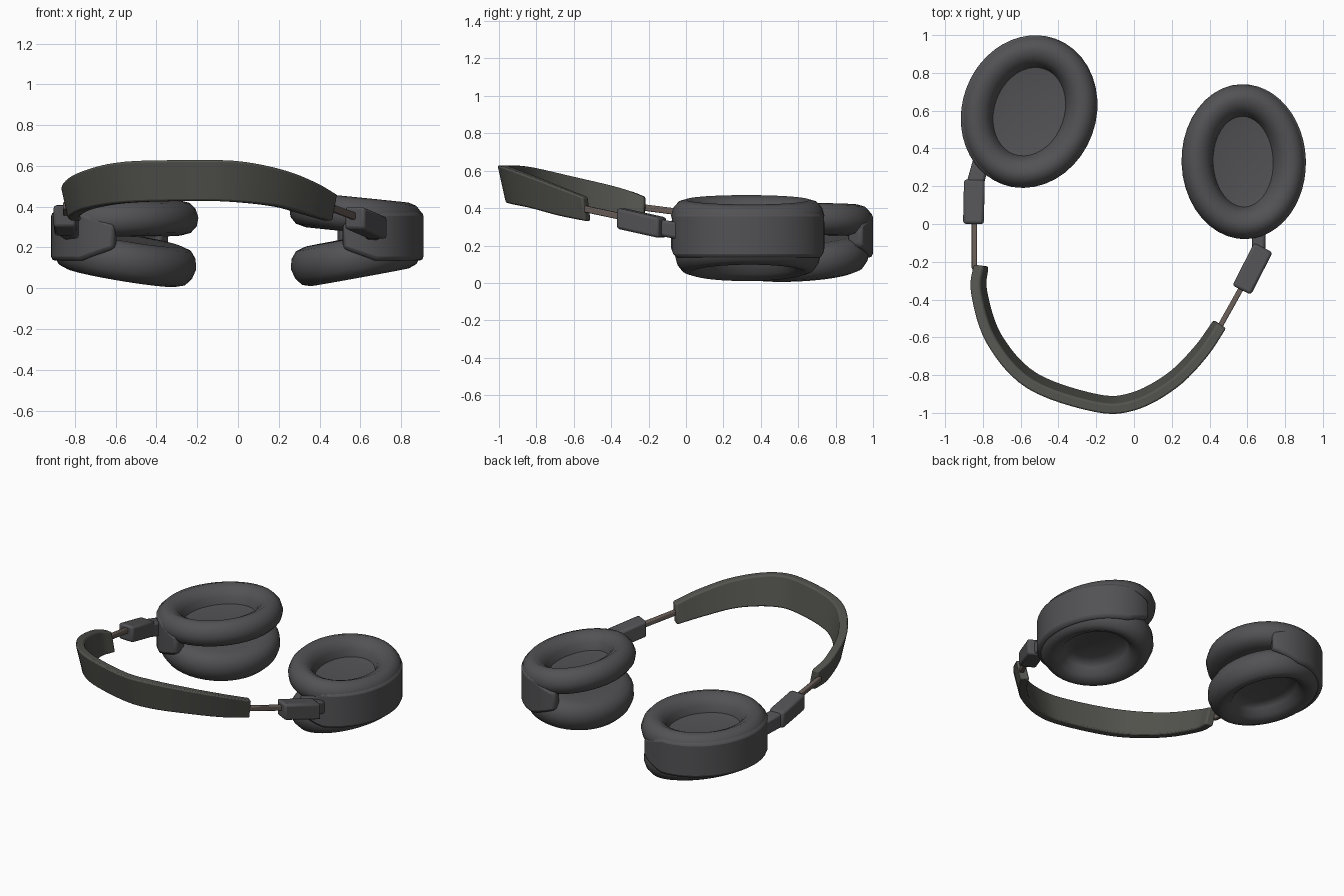
import bpy, bmesh, math
from mathutils import Vector, Matrix

if "Cube" in bpy.data.objects:
    bpy.data.objects.remove(bpy.data.objects["Cube"])


def material(name, c):
    m = bpy.data.materials.new(name)
    m.diffuse_color = (c[0], c[1], c[2], 1)
    m.use_nodes = True
    m.node_tree.nodes["Principled BSDF"].inputs["Base Color"].default_value = m.diffuse_color
    return m


PAD = material("dark_leather", (0.085, 0.085, 0.09))
BAND = material("band_fabric", (0.085, 0.085, 0.075))
METAL = material("bronze_metal", (0.14, 0.11, 0.095))


def finish(name, bm, mat, bevel=0.0, angle=40):
    bmesh.ops.recalc_face_normals(bm, faces=bm.faces)
    me = bpy.data.meshes.new(name)
    bm.to_mesh(me)
    bm.free()
    ob = bpy.data.objects.new(name, me)
    bpy.context.collection.objects.link(ob)
    me.materials.append(mat)
    if bevel:
        b = ob.modifiers.new("bevel", 'BEVEL')
        b.width, b.segments = bevel, 2
    bpy.ops.object.select_all(action='DESELECT')
    ob.select_set(True)
    bpy.context.view_layer.objects.active = ob
    bpy.ops.object.shade_smooth_by_angle(angle=math.radians(angle))
    return ob


def smooth_path(pts, steps=6):
    """Catmull-Rom through points (x, y, z, height)."""
    p = [Vector(q) for q in pts]
    p = [2 * p[0] - p[1]] + p + [2 * p[-1] - p[-2]]
    out = []
    for i in range(1, len(p) - 2):
        a, b, c, d = p[i - 1:i + 3]
        for k in range(steps):
            t = k / steps
            out.append(0.5 * (2 * b + (c - a) * t + (2 * a - 5 * b + 4 * c - d) * t * t
                              + (3 * b - a - 3 * c + d) * t ** 3))
    return out + [p[-2]]


def strip(name, path, width, lean, mat, bevel):
    """Sweep an upright rectangular section along a path."""
    bm = bmesh.new()
    rings = []
    for i, q in enumerate(path):
        t = path[min(i + 1, len(path) - 1)] - path[max(i - 1, 0)]
        n = Vector((t.y, -t.x, 0)).normalized()
        up = (Vector((0, 0, 1)) + n * lean) * q[3] / 2
        c = Vector(q[:3])
        rings.append([bm.verts.new(c + n * width / 2 * a + up * b)
                      for a, b in ((1, 1), (1, -1), (-1, -1), (-1, 1))])
    for r0, r1 in zip(rings, rings[1:]):
        for k in range(4):
            bm.faces.new((r0[k], r0[k - 1], r1[k - 1], r1[k]))
    bm.faces.new(rings[0])
    bm.faces.new(rings[-1])
    return finish(name, bm, mat, bevel)


# Cushion ring profile: inset from the outer edge, height
RING = [(.157, .025), (.13, .06), (.08, .085), (.04, .073), (.012, .042), (0, 0),
        (.01, -.042), (.04, -.073), (.09, -.085), (.2, -.08)]


def cushion(name, mat4, rx, ry, dish, n=40):
    bm = bmesh.new()
    rings = []
    for d, z in [(.22, dish), (.17, dish + .008)] + RING:
        rings.append([bm.verts.new(mat4 @ Vector(((rx - d) * math.cos(2 * math.pi * i / n),
                                                  (ry - d) * math.sin(2 * math.pi * i / n), z)))
                      for i in range(n)])
    for r0, r1 in zip(rings, rings[1:]):
        for i in range(n):
            bm.faces.new((r0[i - 1], r0[i], r1[i], r1[i - 1]))
    for ring, z in ((rings[0], dish - .005), (rings[-1], -.075)):
        c = bm.verts.new(mat4 @ Vector((0, 0, z)))
        for i in range(n):
            bm.faces.new((ring[i - 1], ring[i], c))
    return finish(name, bm, PAD, 0, 60)


def ear_cup(side, s, x, y, rx, ry, yaw, z_up, tilt_up, z_low, tilt_low):
    turn = Matrix.Rotation(math.radians(yaw), 4, 'Z')
    # Upper cushion, and lower cushion facing down, opening like a clam inward
    cushion(side + "_upper_cushion", Matrix.Translation((x, y, z_up)) @ turn
            @ Matrix.Rotation(s * tilt_up, 4, 'Y'), rx, ry, -.03)
    cushion(side + "_lower_cushion", Matrix.Translation((x, y, z_low)) @ turn
            @ Matrix.Rotation(-s * tilt_low, 4, 'Y') @ Matrix.Rotation(math.pi, 4, 'X')
            @ Matrix.Scale(1.15, 4, (0, 0, 1)), rx - .005, ry - .02, 0)
    # Outer shell wall joining both cushions, tapering at its ends
    path = []
    for i in range(29):
        deg = -105 + 210 * i / 28
        a = math.radians(deg)
        p = turn @ Vector((s * (rx - .045) * math.cos(a), (ry - .045) * math.sin(a), 0))
        taper = max(0, abs(deg) - 75) / 30
        path.append(Vector((x + p.x, y + p.y, .255, .24 - .12 * taper)))
    strip(side + "_cup_shell", path, .09, 0, PAD, .02)


def block(name, a, b, width, height, mat, bevel):
    """Rectangular bar between two points."""
    return strip(name, [Vector((*a, height)), Vector((*b, height))], width, 0, mat, bevel)


ear_cup("right", 1, .58, .33, .33, .41, 2, .36, .10, .15, .18)
ear_cup("left", -1, -.555, .595, .355, .41, -20, .336, .03, .15, .18)

# Headband
strip("headband", smooth_path([
    (-.81, -.22, .395, .13), (-.82, -.36, .43, .16), (-.74, -.61, .48, .18),
    (-.54, -.83, .52, .20), (-.20, -.948, .528, .20), (0, -.938, .522, .20),
    (.20, -.83, .49, .18), (.35, -.68, .44, .16), (.455, -.53, .395, .13)]),
    .055, .22, BAND, .01)

# Sliding arms, yoke blocks and hinges
block("left_arm", (-.845, -.24, .405), (-.845, .03, .37), .028, .035, METAL, .006)
block("right_arm", (.445, -.56, .40), (.59, -.30, .345), .028, .035, METAL, .006)
block("left_yoke_block", (-.85, .0, .355), (-.845, .235, .31), .11, .11, PAD, .015)
block("right_yoke_block", (.57, -.35, .345), (.685, -.125, .295), .11, .11, PAD, .015)
block("left_hinge", (-.845, .2, .31), (-.80, .36, .28), .09, .10, PAD, .015)
block("right_hinge", (.66, -.16, .30), (.66, .0, .27), .07, .09, PAD, .015)
